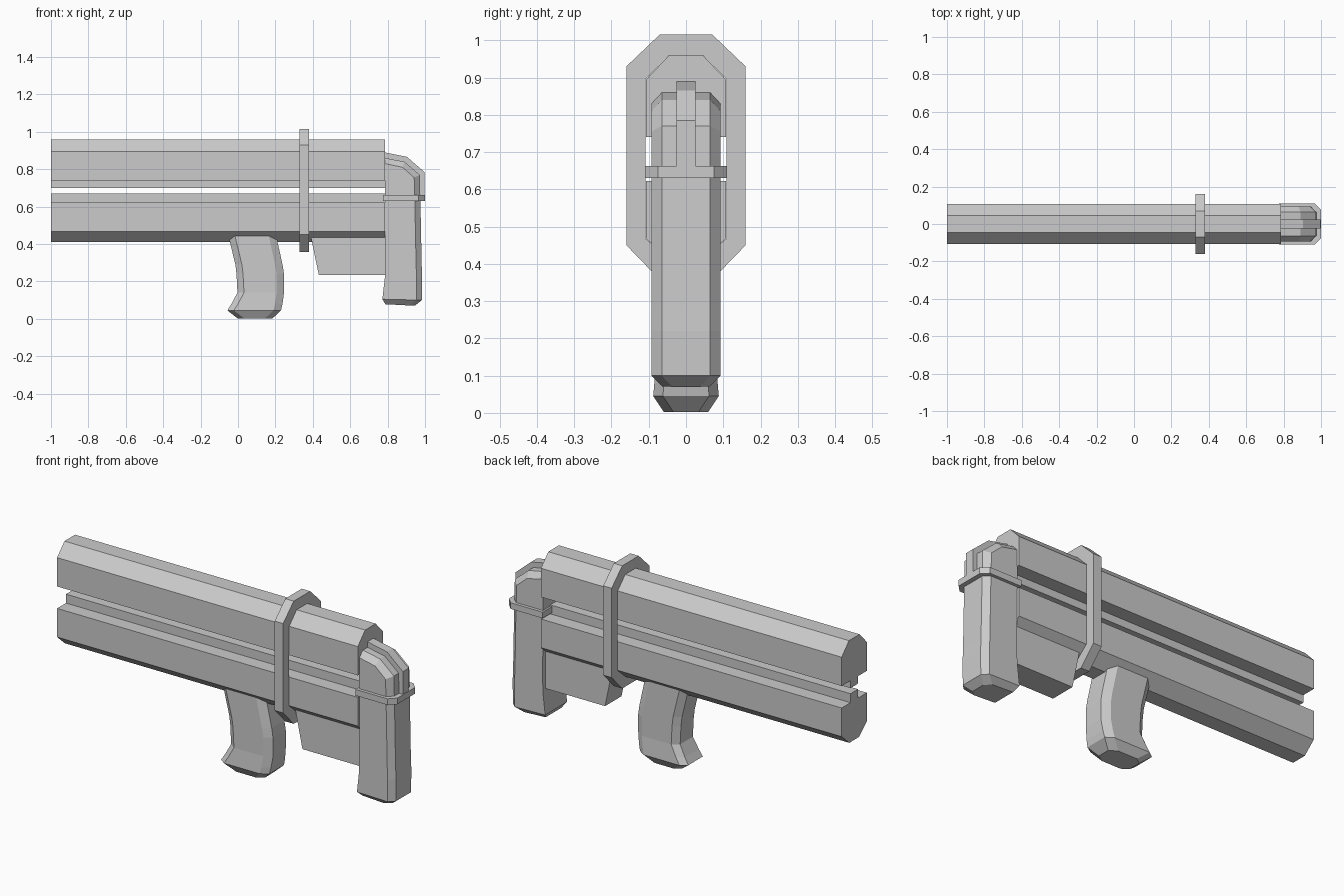
import bpy, bmesh

if "Cube" in bpy.data.objects:
    bpy.data.objects.remove(bpy.data.objects["Cube"])


def loft(name, rings, wrap=False):
    """Skin equal-length rings of points; cap the ends unless wrapped."""
    bm = bmesh.new()
    vs = [[bm.verts.new(p) for p in r] for r in rings]
    pairs = list(zip(vs, vs[1:]))
    if wrap:
        pairs.append((vs[-1], vs[0]))
    for a, b in pairs:
        for i in range(len(a)):
            j = (i + 1) % len(a)
            bm.faces.new((a[i], a[j], b[j], b[i]))
    if not wrap:
        bm.faces.new(vs[0])
        bm.faces.new(vs[-1])
    bmesh.ops.remove_doubles(bm, verts=bm.verts, dist=1e-5)
    bmesh.ops.recalc_face_normals(bm, faces=bm.faces)
    me = bpy.data.meshes.new(name)
    bm.to_mesh(me)
    bm.free()
    ob = bpy.data.objects.new(name, me)
    bpy.context.collection.objects.link(ob)
    return ob


def mirrored(half):
    """Close a half outline (y, z), given top to bottom, across y = 0."""
    return half + [(-y, z) for y, z in reversed(half)]


def along_x(half, x0, x1):
    return [[(x, y, z) for y, z in mirrored(half)] for x in (x0, x1)]


def along_y(slices):
    """Slices of (y, xz outline)."""
    return [[(x, y, z) for x, z in pts] for y, pts in slices]


def section(z0, z1, x0, x1, hw, cf, cb, cy):
    """Chamfered horizontal cross-section; z runs from front z0 to back z1."""
    pts = [(x0, hw - (cy if cf else 0)), (x0 + cf, hw), (x1 - cb, hw), (x1, hw - cy)]
    pts += [(x, -y) for x, y in reversed(pts)]
    return [(x, y, z0 + (z1 - z0) * (x - x0) / (x1 - x0)) for x, y in pts]


# Twin barrels with narrow facing rails
W = 0.107
loft("upper_barrel", along_x([(0.045, 0.96), (W, 0.895), (W, 0.74), (0.032, 0.74),
                              (0.032, 0.70)], -1, 0.787))
loft("lower_barrel", along_x([(0.032, 0.67), (0.032, 0.622), (W, 0.622), (W, 0.468),
                              (0.042, 0.41)], -1, 0.787))

# Clamp ring around both barrels
outer = mirrored([(0.07, 1.016), (0.16, 0.93), (0.16, 0.45), (0.07, 0.357)])
inner = mirrored([(0.045, 0.96), (0.109, 0.895), (0.109, 0.468), (0.042, 0.41)])
loft("clamp_ring", [[(x, y, z) for y, z in o] for x, o in
                    ((0.33, outer), (0.38, outer), (0.38, inner), (0.33, inner))], True)

# Lower housing between ring and stock
housing = [(0.385, 0.46), (0.432, 0.235), (0.80, 0.235), (0.80, 0.46)]
loft("lower_housing", along_y([(-0.07, housing), (0.07, housing)]))

# Curved pistol grip
grip = [(0.45, -0.053, 0.203, 0.08), (0.29, -0.014, 0.238, 0.08),
        (0.24, -0.008, 0.246, 0.08), (0.14, -0.003, 0.246, 0.08),
        (0.08, -0.035, 0.238, 0.085), (0.045, -0.057, 0.23, 0.088),
        (0.003, -0.003, 0.185, 0.06)]
loft("grip", [section(z, z, x0, x1, hw, 0.035, 0.04, 0.026) for z, x0, x1, hw in grip])

# Rear stock, lower part
stock = [(0.65, 0.65, 0.785, 0.975, 0.093), (0.29, 0.29, 0.787, 0.982, 0.093),
         (0.22, 0.22, 0.785, 0.985, 0.093), (0.105, 0.10, 0.772, 0.983, 0.093),
         (0.078, 0.07, 0.788, 0.945, 0.065)]
loft("stock_lower", [section(a, b, x0, x1, hw, 0, 0.03, 0.028) for a, b, x0, x1, hw in stock])

# Rear stock, bevelled upper hump
full = [(0.785, 0.64), (0.785, 0.86), (0.89, 0.84), (0.972, 0.77), (0.975, 0.64)]
inset = [(0.785, 0.64), (0.785, 0.83), (0.88, 0.81), (0.942, 0.755), (0.945, 0.64)]
loft("stock_upper", along_y([(-0.093, inset), (-0.065, full), (0.065, full), (0.093, inset)]))

# Centre rib over the hump
rib = [(0.785, 0.65), (0.785, 0.89), (0.903, 0.866), (0.997, 0.785), (0.997, 0.65)]
loft("stock_rib", along_y([(-0.025, rib), (0.025, rib)]))

# Collar band around the stock
loft("stock_band", [section(z, z, 0.775, 1.0, 0.11, 0, 0.035, 0.035) for z in (0.63, 0.663)])
